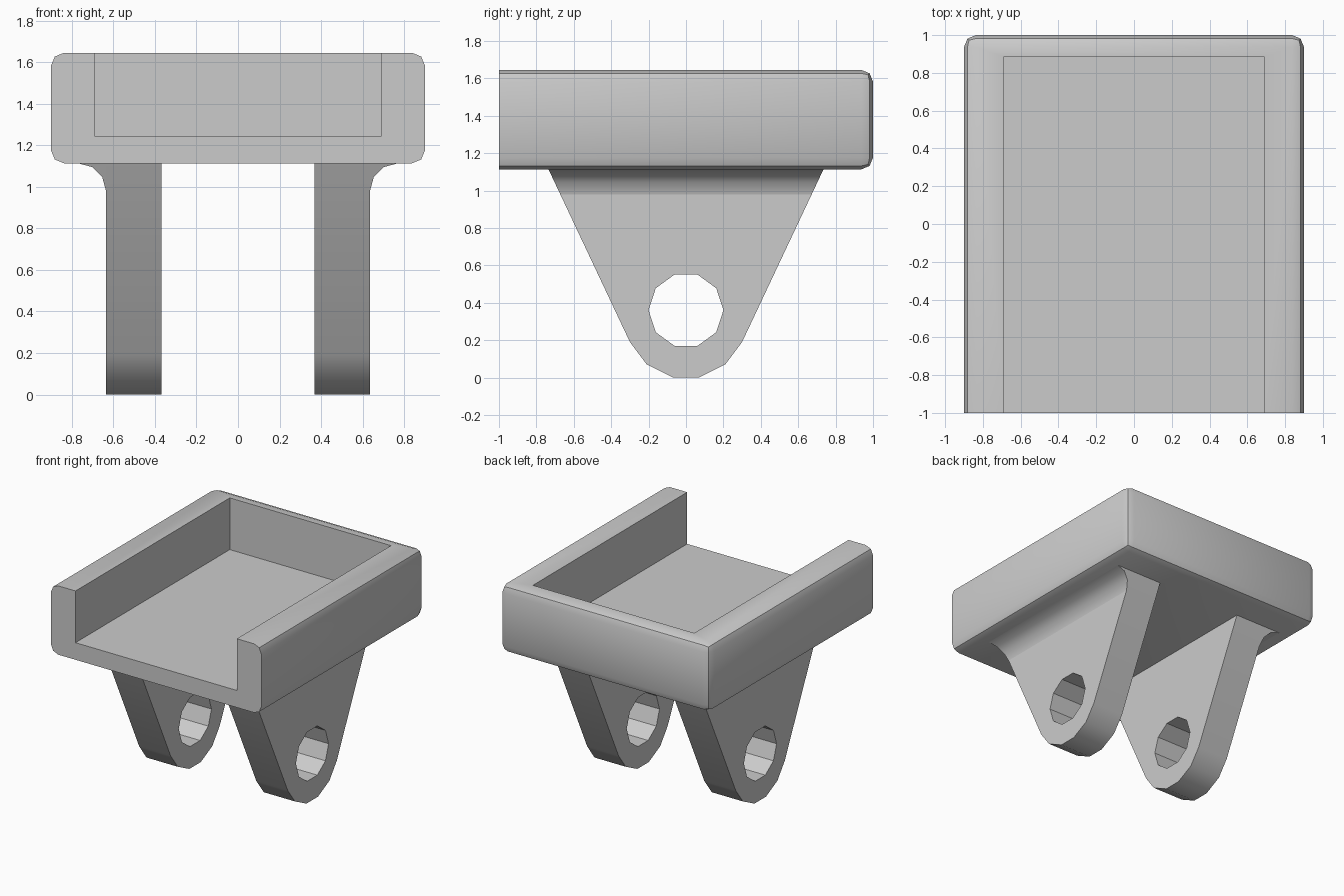
import bpy, bmesh, math

if "Cube" in bpy.data.objects:
    bpy.data.objects.remove(bpy.data.objects["Cube"])

grey = bpy.data.materials.new("plain grey")
grey.use_nodes = True
grey.diffuse_color = (0.6, 0.6, 0.6, 1)
grey.node_tree.nodes["Principled BSDF"].inputs["Base Color"].default_value = (0.6, 0.6, 0.6, 1)


def finish(name, bm):
    bmesh.ops.recalc_face_normals(bm, faces=bm.faces)
    mesh = bpy.data.meshes.new(name)
    bm.to_mesh(mesh)
    bm.free()
    mesh.materials.append(grey)
    obj = bpy.data.objects.new(name, mesh)
    bpy.context.collection.objects.link(obj)
    return obj


def box(bm, low, high):
    verts = bmesh.ops.create_cube(bm, size=1)["verts"]
    for v in verts:
        for i in range(3):
            v.co[i] = high[i] if v.co[i] > 0 else low[i]


def prism(bm, ring_a, ring_b):
    """Solid between two matching outlines."""
    a = [bm.verts.new(p) for p in ring_a]
    b = [bm.verts.new(p) for p in ring_b]
    bm.faces.new(a)
    bm.faces.new(b[::-1])
    for i in range(len(a)):
        j = (i + 1) % len(a)
        bm.faces.new((a[i], b[i], b[j], a[j]))


def activate(obj):
    bpy.ops.object.select_all(action="DESELECT")
    obj.select_set(True)
    bpy.context.view_layer.objects.active = obj


def cut(obj, cutter):
    cutter.hide_render = True
    mod = obj.modifiers.new("cut", "BOOLEAN")
    mod.operation = "DIFFERENCE"
    mod.solver = "EXACT"
    mod.object = cutter
    activate(obj)
    bpy.ops.object.modifier_apply(modifier=mod.name)
    bpy.data.objects.remove(cutter)


def smooth(obj):
    activate(obj)
    bpy.ops.object.shade_smooth_by_angle(angle=math.radians(31))


BASE = 1.113  # underside of the tray

# Tray: rounded block, flat at the open front
bm = bmesh.new()
box(bm, (-0.9, -1, BASE), (0.9, 1, 1.645))
rounded = [e for e in bm.edges if any(v.co.y > 0 for v in e.verts)]
bmesh.ops.bevel(bm, geom=rounded, offset=0.063, segments=2, profile=0.5, affect="EDGES")
tray = finish("tray", bm)
bm = bmesh.new()
box(bm, (-0.69, -1.2, 1.245), (0.69, 0.885, 2))
cut(tray, finish("tray_cutter", bm))
smooth(tray)

# Tapered lug outline, given as one half and mirrored in y
half = [(0.735, BASE), (0.30, 0.19), (0.21, 0.07), (0.07, 0)]
outline = half + [(-y, z) for y, z in reversed(half)]
INNER, OUTER, FILLET = 0.367, 0.635, 0.134


def taper(z):
    """Half width of the lug at a height above its rounded foot."""
    (y1, z1), (y0, z0) = half[:2]
    return y0 + (y1 - y0) * (z - z0) / (z1 - z0)


for side, label in ((1, "left"), (-1, "right")):
    # Lug plate with its pin hole
    bm = bmesh.new()
    prism(bm, [(side * INNER, y, z) for y, z in outline],
          [(side * OUTER, y, z) for y, z in outline])
    lug = finish(label + "_lug", bm)
    bm = bmesh.new()
    hole = [(0.2 * math.cos(math.tau * i / 10), 0.36 + 0.2 * math.sin(math.tau * i / 10))
            for i in range(10)]
    prism(bm, [(side * 0.2, y, z) for y, z in hole], [(side * 0.8, y, z) for y, z in hole])
    cut(lug, finish("hole_cutter", bm))
    smooth(lug)

    # Concave fillet joining the outer face to the tray
    section = [(OUTER, BASE)]
    for i in range(4):
        t = math.radians(30 * i)
        section.append((OUTER + FILLET * (1 - math.cos(t)), BASE - FILLET * (1 - math.sin(t))))
    bm = bmesh.new()
    prism(bm, [(side * x, -taper(z), z) for x, z in section],
          [(side * x, taper(z), z) for x, z in section])
    smooth(finish(label + "_fillet", bm))
